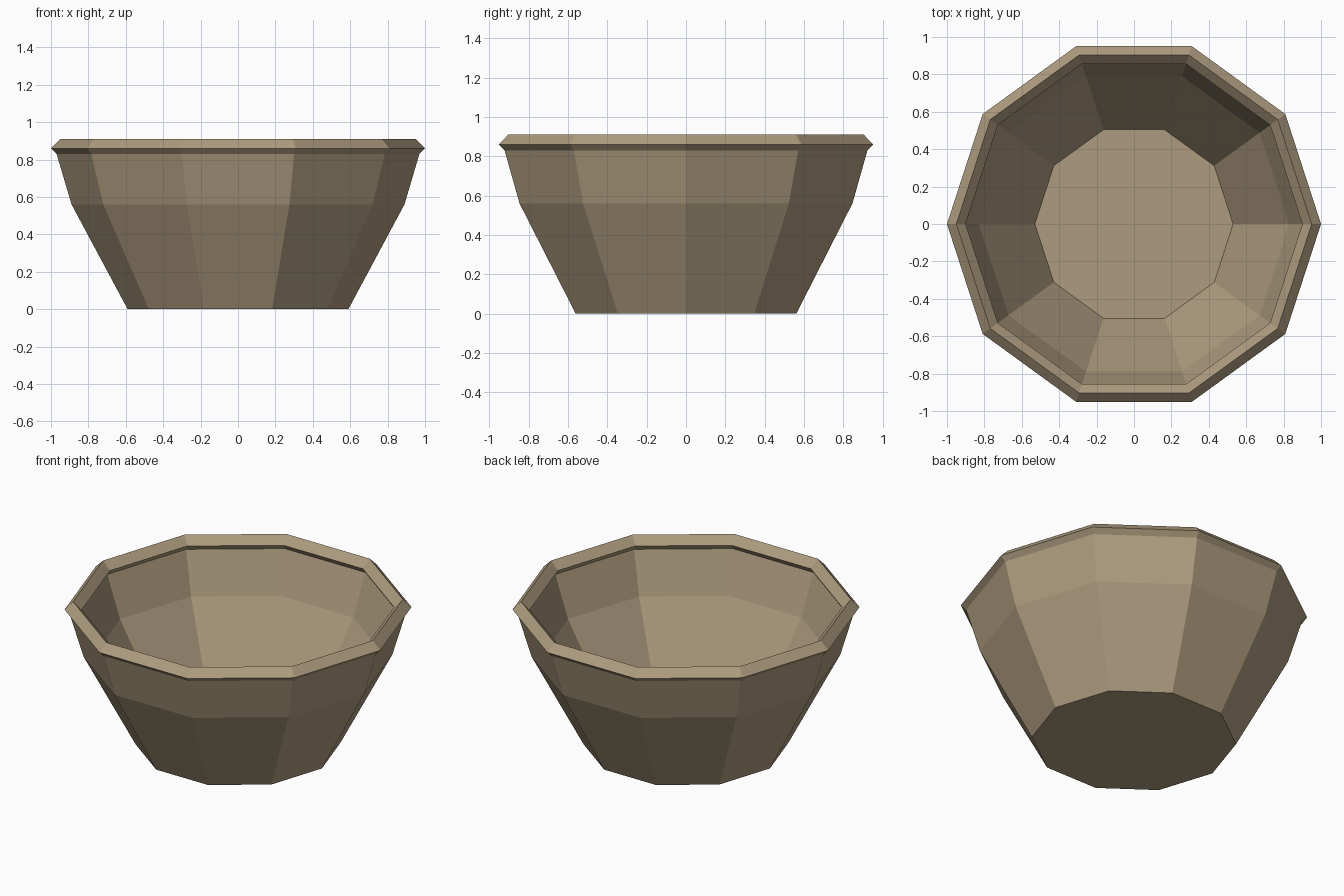
import bpy
import bmesh
from math import cos, sin, tau

cube = bpy.data.objects.get("Cube")
if cube:
    bpy.data.objects.remove(cube, do_unlink=True)

SIDES = 10

# Clay colour
clay = bpy.data.materials.new("tan clay")
clay.use_nodes = True
colour = (0.42, 0.33, 0.21, 1)
clay.diffuse_color = colour
shader = next(n for n in clay.node_tree.nodes if n.type == "BSDF_PRINCIPLED")
shader.inputs["Base Color"].default_value = colour
shader.inputs["Roughness"].default_value = 0.9

# Profile as (radius, height): outer wall, flared lip, inner wall, floor
profile = [
    (0.59, 0), (0.89, 0.56), (0.97, 0.83),
    (1.0, 0.86), (0.95, 0.91), (0.90, 0.86),
    (0.92, 0.83), (0.83, 0.57), (0.53, 0.05),
]


def lathe(name, points, material):
    """Turn a profile into a faceted shell closed by flat end faces."""
    bm = bmesh.new()
    rings = [[bm.verts.new((r * cos(tau * i / SIDES), r * sin(tau * i / SIDES), z))
              for i in range(SIDES)] for r, z in points]
    for low, high in zip(rings, rings[1:]):
        for i in range(SIDES):
            j = (i + 1) % SIDES
            bm.faces.new((low[i], low[j], high[j], high[i]))
    bm.faces.new(rings[0][::-1])
    bm.faces.new(rings[-1])
    bmesh.ops.recalc_face_normals(bm, faces=bm.faces)
    mesh = bpy.data.meshes.new(name)
    bm.to_mesh(mesh)
    bm.free()
    mesh.materials.append(material)
    obj = bpy.data.objects.new(name, mesh)
    bpy.context.collection.objects.link(obj)
    return obj


# Bowl with its lip
lathe("bowl", profile, clay)
